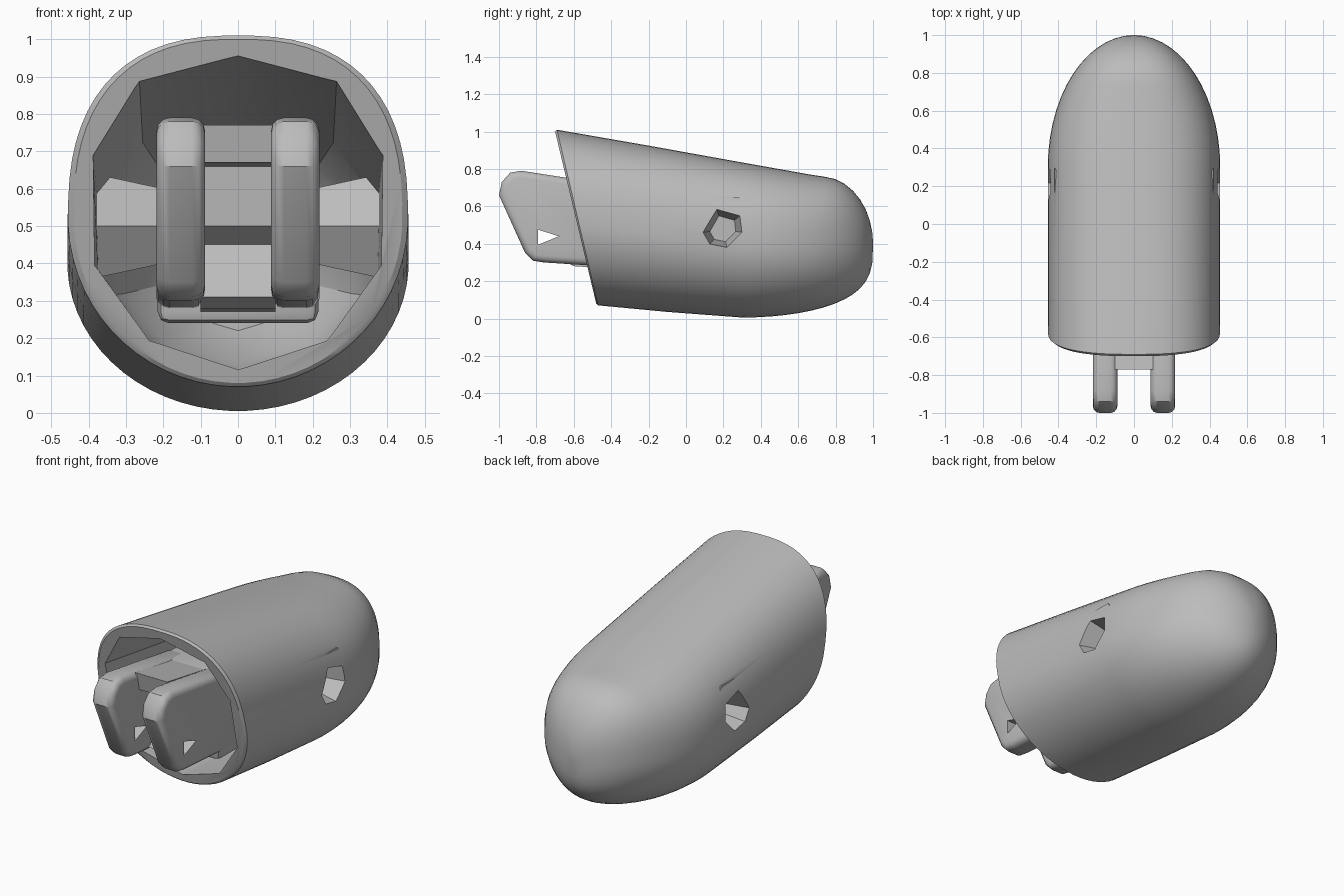
import bpy, bmesh, math
from math import sin, cos, pi

if "Cube" in bpy.data.objects:
    bpy.data.objects.remove(bpy.data.objects["Cube"])

grey = bpy.data.materials.new("plain grey")
grey.use_nodes = True
grey.diffuse_color = (0.5, 0.5, 0.5, 1)
grey.node_tree.nodes["Principled BSDF"].inputs["Base Color"].default_value = (0.5, 0.5, 0.5, 1)


def loft(name, rings):
    """Skin matching rings of points and cap both ends."""
    bm = bmesh.new()
    loops = [[bm.verts.new(p) for p in ring] for ring in rings]
    for a, b in zip(loops, loops[1:]):
        for i in range(len(a)):
            j = (i + 1) % len(a)
            bm.faces.new((a[i], a[j], b[j], b[i]))
    bm.faces.new(loops[0])
    bm.faces.new(loops[-1])
    bmesh.ops.recalc_face_normals(bm, faces=bm.faces)
    mesh = bpy.data.meshes.new(name)
    bm.to_mesh(mesh)
    bm.free()
    mesh.materials.append(grey)
    obj = bpy.data.objects.new(name, mesh)
    bpy.context.collection.objects.link(obj)
    return obj


def prism(name, outline, x0, x1, scale=1.0):
    """Extrude a (y, z) outline along x, scaling the far end about its middle."""
    cy = sum(p[0] for p in outline) / len(outline)
    cz = sum(p[1] for p in outline) / len(outline)
    far = [(x1, cy + (y - cy) * scale, cz + (z - cz) * scale) for y, z in outline]
    return loft(name, [[(x0, y, z) for y, z in outline], far])


def section(y_top, z_top, y_bot, z_bot, half, sides):
    """Egg-like cross-section, squarer on top, leaning between two points."""
    mid = z_bot + (z_top - z_bot) * 0.48
    ring = []
    for i in range(sides):
        a = 2 * pi * (i + 0.5) / sides
        c, s = cos(a), sin(a)
        e = 0.8 if s > 0 else 1.0
        x = half * math.copysign(abs(c) ** e, c)
        z = mid + ((z_top - mid) if s > 0 else (mid - z_bot)) * math.copysign(abs(s) ** e, s)
        f = (z - z_bot) / (z_top - z_bot)
        ring.append((x, y_bot + (y_top - y_bot) * f, z))
    return ring


def apply_modifier(obj, mod):
    bpy.context.view_layer.objects.active = obj
    bpy.ops.object.modifier_apply(modifier=mod.name)


def boolean(obj, tool, operation):
    mod = obj.modifiers.new("cut", 'BOOLEAN')
    mod.operation, mod.solver, mod.object = operation, 'EXACT', tool
    apply_modifier(obj, mod)
    bpy.data.objects.remove(tool)


def bevel(obj, width, segments):
    mod = obj.modifiers.new("round", 'BEVEL')
    mod.width, mod.segments = width, segments
    mod.limit_method, mod.angle_limit = 'ANGLE', math.radians(40)
    apply_modifier(obj, mod)


def smooth(obj, degrees):
    bpy.ops.object.select_all(action='DESELECT')
    obj.select_set(True)
    bpy.context.view_layer.objects.active = obj
    bpy.ops.object.shade_smooth_by_angle(angle=math.radians(degrees))


# Shell: straight slanted mouth running into a rounded end
SIDES = 64
rings = [section(-0.70, 1.00, -0.48, 0.08, 0.44, SIDES),
         section(-0.69, 1.01, -0.47, 0.07, 0.455, SIDES),
         section(-0.20, 0.925, -0.10, 0.035, 0.457, SIDES)]
STEPS = 14
for k in range(STEPS):
    t = k / STEPS * pi / 2
    y = 0.3 + 0.7 * sin(t)
    top = 0.835 - 0.178 * (y - 0.3)
    if y > 0.72:
        top = 0.4 + 0.36 * math.sqrt(1 - ((y - 0.72) / 0.28) ** 2)
    rings.append(section(y, top, y, 0.4 - 0.395 * cos(t) ** 0.6, 0.457 * cos(t), SIDES))
rings.append(section(1.0, 0.41, 1.0, 0.39, 0.01, SIDES))
shell = loft("shell", rings)

# Faceted hollow inside
hollow = loft("hollow", [
    section(-0.80, 0.975, -0.58, 0.12, 0.405, 10),
    section(0.30, 0.78, 0.30, 0.08, 0.39, 10),
    section(0.60, 0.70, 0.60, 0.13, 0.32, 10),
    section(0.75, 0.60, 0.75, 0.22, 0.20, 10)])
boolean(shell, hollow, 'DIFFERENCE')

# Side bosses with angular pockets sunk from the outside
pocket_outline = [(0.16, 0.60), (0.30, 0.56), (0.31, 0.46), (0.22, 0.37), (0.12, 0.39), (0.08, 0.46)]
boss_outline = [(0.2 + 0.17 * cos(a * pi / 3), 0.5 + 0.17 * sin(a * pi / 3)) for a in range(6)]
for side in (-1, 1):
    boolean(shell, prism("boss", boss_outline, side * 0.42, side * 0.18, 0.65), 'UNION')
    boolean(shell, prism("pocket", pocket_outline, side * 0.50, side * 0.32, 0.6), 'DIFFERENCE')
smooth(shell, 30)

# Fork lugs with rounded edges and a small triangular hole
lug_outline = [(-1.0, 0.66), (-0.985, 0.73), (-0.94, 0.78), (-0.88, 0.79), (-0.3, 0.70),
               (-0.3, 0.27), (-0.76, 0.30), (-0.82, 0.31), (-0.86, 0.35)]
hole_outline = [(-0.79, 0.475), (-0.68, 0.44), (-0.79, 0.395)]
for side, word in ((-1, "right"), (1, "left")):
    lug = prism(word + "_lug", lug_outline, side * 0.088, side * 0.218)
    bevel(lug, 0.035, 3)
    boolean(lug, prism("hole", hole_outline, side * 0.05, side * 0.25), 'DIFFERENCE')
    smooth(lug, 35)

# Stepped web closing the slot between the lugs
prism("slot_web", [(-0.77, 0.77), (-0.75, 0.67), (-0.65, 0.66), (-0.64, 0.50), (-0.58, 0.45),
                   (-0.66, 0.31), (-0.60, 0.28), (-0.3, 0.26), (-0.3, 0.69)], -0.1, 0.1)

# Block carrying the fork inside the shell
block = prism("fork_base", [(-0.48, 0.24), (-0.46, 0.72), (0.35, 0.62), (0.35, 0.24)], -0.215, 0.215)
bevel(block, 0.03, 2)
smooth(block, 35)
